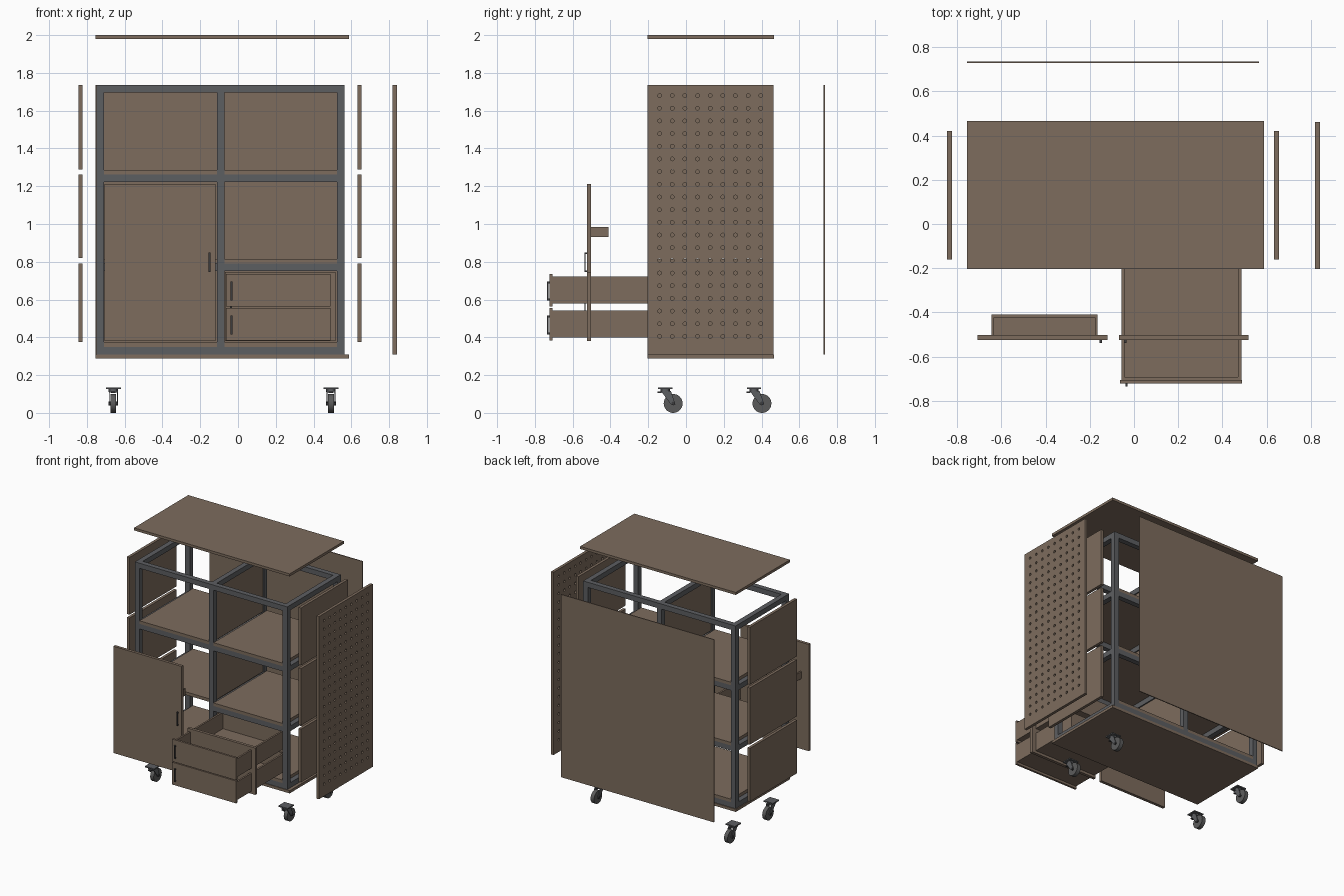
import bpy, bmesh, math
from mathutils import Matrix

if "Cube" in bpy.data.objects:
    bpy.data.objects.remove(bpy.data.objects["Cube"])


def material(name, rgb):
    m = bpy.data.materials.new(name)
    m.diffuse_color = (*rgb, 1)
    m.use_nodes = True
    m.node_tree.nodes["Principled BSDF"].inputs["Base Color"].default_value = m.diffuse_color
    return m


WOOD = material("brown_board", (0.205, 0.150, 0.110))
STEEL = material("grey_steel", (0.108, 0.112, 0.120))
DARK = material("dark_metal", (0.045, 0.045, 0.048))
RUBBER = material("grey_rubber", (0.105, 0.105, 0.105))


def finish(name, bm, mat):
    me = bpy.data.meshes.new(name)
    bmesh.ops.recalc_face_normals(bm, faces=bm.faces)
    bm.to_mesh(me)
    bm.free()
    me.materials.append(mat)
    ob = bpy.data.objects.new(name, me)
    bpy.context.collection.objects.link(ob)
    return ob


def boxes(name, mat, *dims):
    """One object from boxes given as (x0, x1, y0, y1, z0, z1)."""
    bm = bmesh.new()
    for x0, x1, y0, y1, z0, z1 in dims:
        mtx = Matrix.Translation(((x0 + x1) / 2, (y0 + y1) / 2, (z0 + z1) / 2)) @ \
            Matrix.Diagonal((x1 - x0, y1 - y0, z1 - z0, 1))
        bmesh.ops.create_cube(bm, size=1, matrix=mtx)
    return finish(name, bm, mat)


def cylinder(name, mat, center, r, depth, axis="Z", seg=24):
    bm = bmesh.new()
    rot = Matrix.Rotation(math.pi / 2, 4, "Y") if axis == "X" else Matrix()
    bmesh.ops.create_cone(bm, cap_ends=True, segments=seg, radius1=r, radius2=r,
                          depth=depth, matrix=Matrix.Translation(center) @ rot)
    ob = finish(name, bm, mat)
    ob.data.shade_smooth()
    ob.data.set_sharp_from_angle(angle=math.radians(40))
    return ob


# steel tube frame
T = 0.04
XL, XM, XR = -0.75, -0.111, 0.525          # left faces of the posts
YF, YB, Y0, Y1 = -0.20, 0.42, -0.16, 0.42  # tube fronts, space between tubes
Z0, Z1 = 0.31, 1.735
LEVELS = (0.31, 0.752, 1.222, 1.695)
for x, side in ((XL, "left"), (XM, "middle"), (XR, "right")):
    for y, end in ((YF, "front"), (YB, "back")):
        boxes(f"{side}_{end}_post", STEEL, (x, x + T, y, y + T, Z0, Z1))
    for i, z in enumerate(LEVELS):
        boxes(f"{side}_depth_rail_{i}", STEEL, (x, x + T, Y0, Y1, z, z + T))
for i, z in enumerate(LEVELS):
    for y, end in ((YF, "front"), (YB, "back")):
        boxes(f"right_{end}_rail_{i}", STEEL, (XM + T, XR, y, y + T, z, z + T))
        if not (i == 1 and end == "front"):   # tall door opening stays clear
            boxes(f"left_{end}_rail_{i}", STEEL, (XL + T, XM, y, y + T, z, z + T))

# shelves resting on the rails
for i, z in enumerate(LEVELS[:3]):
    for x0, x1, side in ((XL + T, XM, "left"), (XM + T, XR, "right")):
        y0 = Y0 if (i == 1 and side == "left") else YF
        boxes(f"{side}_shelf_{i}", WOOD, (x0, x1, y0, 0.46, z + T, z + T + 0.024))

# side panels (pulled out) and divider panels
for i, (z0, z1) in enumerate(((0.375, 0.79), (0.82, 1.262), (1.288, 1.735))):
    for x, name in ((-0.845, "left_side_panel"), (-0.102, "divider_panel"), (0.633, "right_side_panel")):
        boxes(f"{name}_{i}", WOOD, (x, x + 0.022, Y0, Y1, z0, min(z1, 1.695) if "div" in name else z1))

# outer boards
boxes("top_board", WOOD, (-0.755, 0.588, -0.203, 0.465, 1.98, 2.0))
boxes("bottom_board", WOOD, (-0.755, 0.588, -0.203, 0.465, 0.288, 0.309))
boxes("back_board", WOOD, (-0.755, 0.565, 0.728, 0.735, Z0, Z1))

# pegboard: filled flat outline with round holes, extruded
cu = bpy.data.curves.new("pegboard_outline", "CURVE")
cu.dimensions, cu.fill_mode, cu.extrude = "2D", "BOTH", 0.011


def loop(points):
    s = cu.splines.new("POLY")
    s.points.add(len(points) - 1)
    for p, (a, b) in zip(s.points, points):
        p.co = (a, b, 0, 1)
    s.use_cyclic_u = True


loop([(-0.203, Z0), (0.462, Z0), (0.462, Z1), (-0.203, Z1)])
for i in range(9):
    for j in range(20):
        cy, cz = -0.14 + 0.067 * i, 0.405 + 0.0671 * j
        loop([(cy + 0.01 * math.cos(k * math.tau / 12), cz + 0.01 * math.sin(k * math.tau / 12))
              for k in range(12)])
tmp = bpy.data.objects.new("pegboard_outline", cu)
bpy.context.collection.objects.link(tmp)
dg = bpy.context.evaluated_depsgraph_get()
me = bpy.data.meshes.new_from_object(tmp.evaluated_get(dg))
bpy.data.objects.remove(tmp)
me.materials.clear()
me.materials.append(WOOD)
me.shade_flat()
peg = bpy.data.objects.new("pegboard", me)
peg.rotation_euler = (math.pi / 2, 0, math.pi / 2)
peg.location.x = 0.83
bpy.context.collection.objects.link(peg)


# bar handles
def handle(name, x, y, z0, z1):
    """Vertical bar standing off a face at y on two short feet."""
    boxes(name, DARK, (x - 0.005, x + 0.005, y - 0.013, y - 0.006, z0, z1),
          (x - 0.005, x + 0.005, y - 0.006, y, z0, z0 + 0.01),
          (x - 0.005, x + 0.005, y - 0.006, y, z1 - 0.01, z1))


# doors
boxes("tall_door", WOOD, (-0.708, -0.12, -0.525, -0.502, 0.38, 1.212))
handle("tall_door_handle", -0.15, -0.525, 0.745, 0.85)
boxes("small_door", WOOD, (-0.068, 0.517, -0.525, -0.502, 0.38, 0.745))
handle("small_door_handle", -0.038, -0.525, 0.51, 0.61)

# tray on the back of the tall door
boxes("door_tray", WOOD,
      (-0.645, -0.165, -0.502, -0.41, 0.93, 0.942),
      (-0.645, -0.633, -0.502, -0.41, 0.942, 0.985),
      (-0.177, -0.165, -0.502, -0.41, 0.942, 0.985),
      (-0.633, -0.177, -0.422, -0.41, 0.942, 0.985))

# drawers
for i, (z0, z1) in enumerate(((0.40, 0.542), (0.58, 0.722))):
    x0, x1, y0, y1, t = -0.057, 0.485, -0.706, -0.11, 0.014
    boxes(f"drawer_box_{i}", WOOD,
          (x0, x1, y0, y1, z0, z0 + t),
          (x0, x0 + t, y0, y1, z0 + t, z1), (x1 - t, x1, y0, y1, z0 + t, z1),
          (x0 + t, x1 - t, y0, y0 + t, z0 + t, z1), (x0 + t, x1 - t, y1 - t, y1, z0 + t, z1))
    boxes(f"drawer_front_{i}", WOOD, (-0.063, 0.489, -0.722, -0.706, z0 - 0.018, z1 + 0.014))
    handle(f"drawer_handle_{i}", -0.034, -0.722, z0 + 0.015, z0 + 0.115)

# casters
for x in (-0.66, 0.492):
    for y in (-0.11, 0.36):
        tag = ("left" if x < 0 else "right") + ("_front" if y < 0 else "_back")
        wy = y + 0.042
        boxes(f"{tag}_caster_plate", STEEL, (x - 0.04, x + 0.04, y - 0.038, y + 0.038, 0.126, 0.135))
        cylinder(f"{tag}_caster_swivel", STEEL, (x, y, 0.119), 0.025, 0.016)
        cylinder(f"{tag}_caster_wheel", RUBBER, (x, wy, 0.05), 0.05, 0.03, "X", 32)
        cylinder(f"{tag}_caster_axle", DARK, (x, wy, 0.05), 0.01, 0.052, "X", 12)
        # fork: crown plus two slanted legs
        bm = bmesh.new()
        side = [(y - 0.022, 0.115), (y + 0.03, 0.115), (wy + 0.012, 0.045), (wy - 0.012, 0.045)]
        for s in (-1, 1):
            a = [bm.verts.new((x + s * 0.019, p, q)) for p, q in side]
            b = [bm.verts.new((x + s * 0.024, p, q)) for p, q in side]
            bm.faces.new(a)
            bm.faces.new(b)
            for k in range(4):
                n = (k + 1) % 4
                bm.faces.new((a[k], a[n], b[n], b[k]))
        finish(f"{tag}_caster_fork", bm, STEEL)
        boxes(f"{tag}_caster_crown", STEEL, (x - 0.024, x + 0.024, y - 0.022, y + 0.03, 0.108, 0.115))
        boxes(f"{tag}_caster_brake", DARK, (x - 0.012, x + 0.012, y - 0.04, y - 0.02, 0.106, 0.113))
